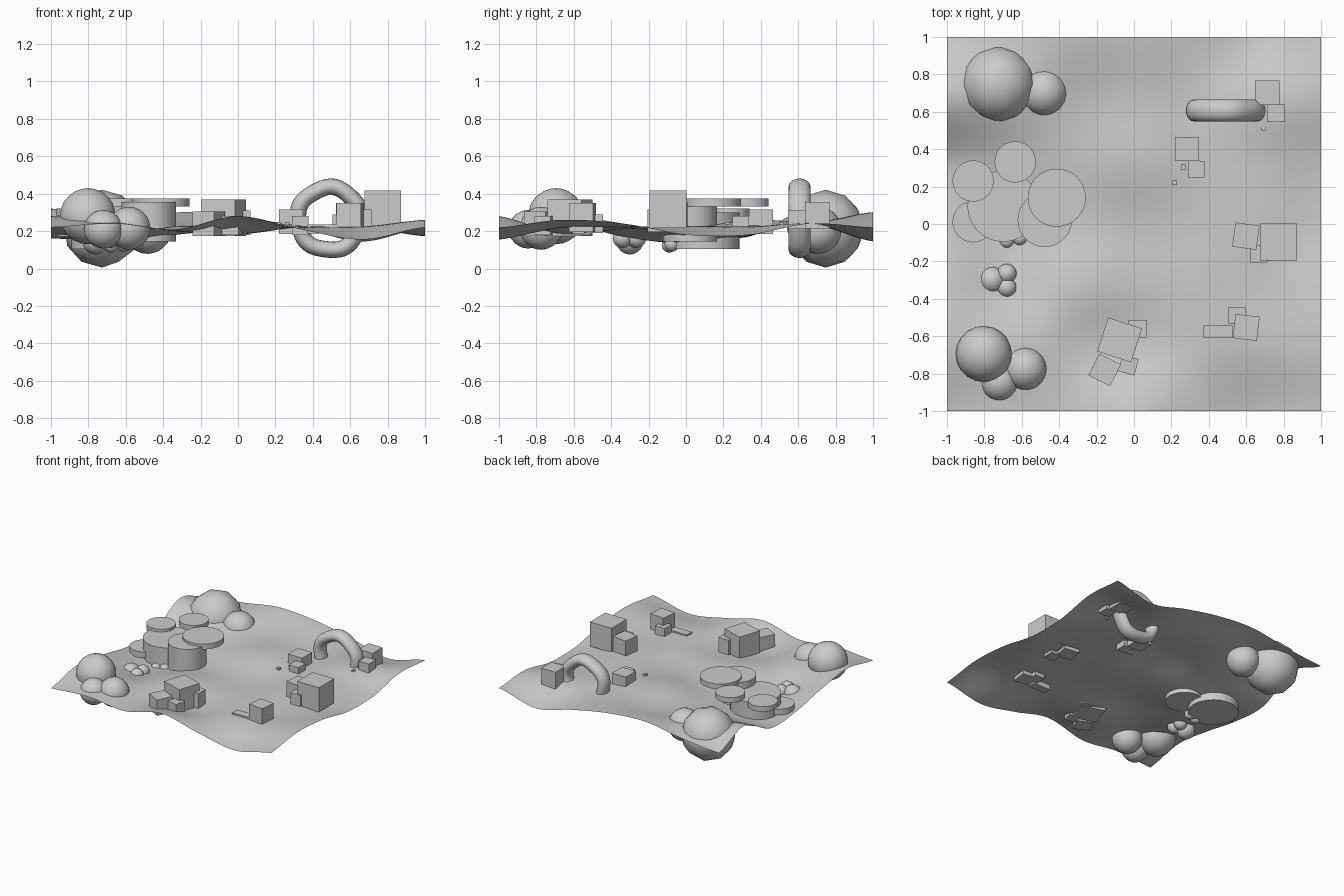
import bpy, bmesh, math

if "Cube" in bpy.data.objects:
    bpy.data.objects.remove(bpy.data.objects["Cube"])

# Terrain control heights, rows from y=-1 to y=1, columns from x=-1 to x=1
HEIGHTS = [
    [.22, .24, .21, .28, .21, .155, .22],
    [.28, .25, .20, .185, .22, .22, .26],
    [.24, .17, .225, .21, .225, .22, .24],
    [.18, .135, .18, .21, .22, .225, .18],
    [.17, .18, .21, .26, .23, .22, .18],
    [.32, .27, .24, .25, .22, .24, .24],
    [.22, .25, .30, .28, .22, .145, .22]]


def spline(vals, u):
    t = (u + 1) * 3
    i = min(int(t), 5)
    f = t - i
    p = [vals[min(max(i + k, 0), 6)] for k in (-1, 0, 1, 2)]
    return p[1] + .5 * f * (p[2] - p[0] + f * (2 * p[0] - 5 * p[1] + 4 * p[2] - p[3]
                            + f * (3 * (p[1] - p[2]) + p[3] - p[0])))


def finish(name, bm, smooth):
    me = bpy.data.meshes.new(name)
    bm.to_mesh(me)
    bm.free()
    for p in me.polygons:
        p.use_smooth = smooth
    ob = bpy.data.objects.new(name, me)
    bpy.context.collection.objects.link(ob)
    return ob


def ball(name, x, y, z, r, sub=3):
    bm = bmesh.new()
    bmesh.ops.create_icosphere(bm, subdivisions=sub, radius=r)
    finish(name, bm, True).location = (x, y, z)


def box(name, x, y, top, sx, sy, sz, rot=0):
    bm = bmesh.new()
    bmesh.ops.create_cube(bm, size=1)
    ob = finish(name, bm, False)
    ob.scale = (sx, sy, sz)
    ob.location = (x, y, top - sz / 2)
    ob.rotation_euler.z = math.radians(rot)


def disc(name, x, y, r, z0, z1):
    bm = bmesh.new()
    bmesh.ops.create_cone(bm, cap_ends=True, segments=48, radius1=r, radius2=r, depth=z1 - z0)
    ob = finish(name, bm, False)
    for p in ob.data.polygons:
        p.use_smooth = len(p.vertices) == 4
    for e in ob.data.edges:
        a, b = (ob.data.vertices[i].co.z for i in e.vertices)
        e.use_edge_sharp = a * b > 0
    ob.location = (x, y, (z0 + z1) / 2)


# Rolling ground sheet
bm = bmesh.new()
bmesh.ops.create_grid(bm, x_segments=64, y_segments=64, size=1)
for v in bm.verts:
    v.co.z = spline([spline(row, v.co.x) for row in HEIGHTS], v.co.y)
finish("terrain", bm, True)

# Boulder clusters
ball("back_boulder_large", -.727, .747, .213, .208, 2)
ball("back_boulder_small", -.483, .705, .205, .127)
ball("front_boulder_large", -.803, -.695, .28, .15)
ball("front_boulder_medium", -.583, -.775, .215, .115)
ball("front_boulder_small", -.72, -.845, .21, .103)
for i, (x, y, z, r) in enumerate([(-.76, -.30, .147, .072), (-.68, -.265, .162, .052),
                                  (-.68, -.34, .162, .052), (-.68, -.09, .125, .04),
                                  (-.61, -.075, .13, .04)]):
    ball(f"pebble_{i + 1}", x, y, z, r)

# Stacked round plateaus
disc("plateau_base_wide", -.70, .095, .19, .105, .30)
disc("plateau_base_tall", -.477, .022, .145, .145, .355)
disc("plateau_top_right", -.413, .14, .155, .332, .375)
disc("plateau_top_back", -.635, .332, .11, .332, .375)
disc("plateau_top_left", -.86, .23, .11, .28, .322)
disc("plateau_low_left", -.86, .012, .11, .17, .22)

# Stone arch: upright ring with a slightly wobbly tube
bm = bmesh.new()
N, M = 48, 20
rings = []
for i in range(N):
    a = math.tau * i / N
    R = .168 + .005 * math.sin(5 * a + .6)
    ring = []
    for j in range(M):
        b = math.tau * j / M
        d = R + .044 * math.cos(b)
        ring.append(bm.verts.new((d * math.cos(a), .059 * math.sin(b), d * math.sin(a))))
    rings.append(ring)
for i in range(N):
    p, q = rings[i], rings[(i + 1) % N]
    for j in range(M):
        k = (j + 1) % M
        bm.faces.new((p[j], p[k], q[k], q[j]))
bmesh.ops.recalc_face_normals(bm, faces=bm.faces)
finish("stone_arch", bm, True).location = (.488, .607, .265)

# Block clusters: x, y, top, size x, y, z, turn
BLOCKS = [
    (.774, -.097, .417, .197, .197, .2, 0), (.598, -.065, .35, .13, .13, .15, -8),
    (.667, -.16, .315, .093, .093, .12, 0),
    (-.077, -.62, .37, .19, .19, .195, -18), (-.157, -.78, .305, .13, .13, .13, -27),
    (.018, -.56, .31, .095, .095, .13, 0), (-.03, -.755, .28, .09, .09, .1, -15),
    (.6, -.553, .35, .13, .13, .155, -7), (.55, -.49, .29, .09, .09, .1, 0),
    (.45, -.575, .236, .155, .065, .05, 0),
    (.283, .402, .315, .128, .128, .13, 0), (.333, .293, .28, .09, .09, .1, 0),
    (.713, .702, .355, .13, .13, .14, 0), (.76, .593, .31, .093, .093, .1, 0),
    (.265, .305, .25, .025, .025, .03, 0), (.217, .22, .25, .025, .025, .03, 0),
    (.692, .51, .245, .02, .02, .03, 0)]
for i, b in enumerate(BLOCKS):
    box(f"block_{i + 1}", *b)
